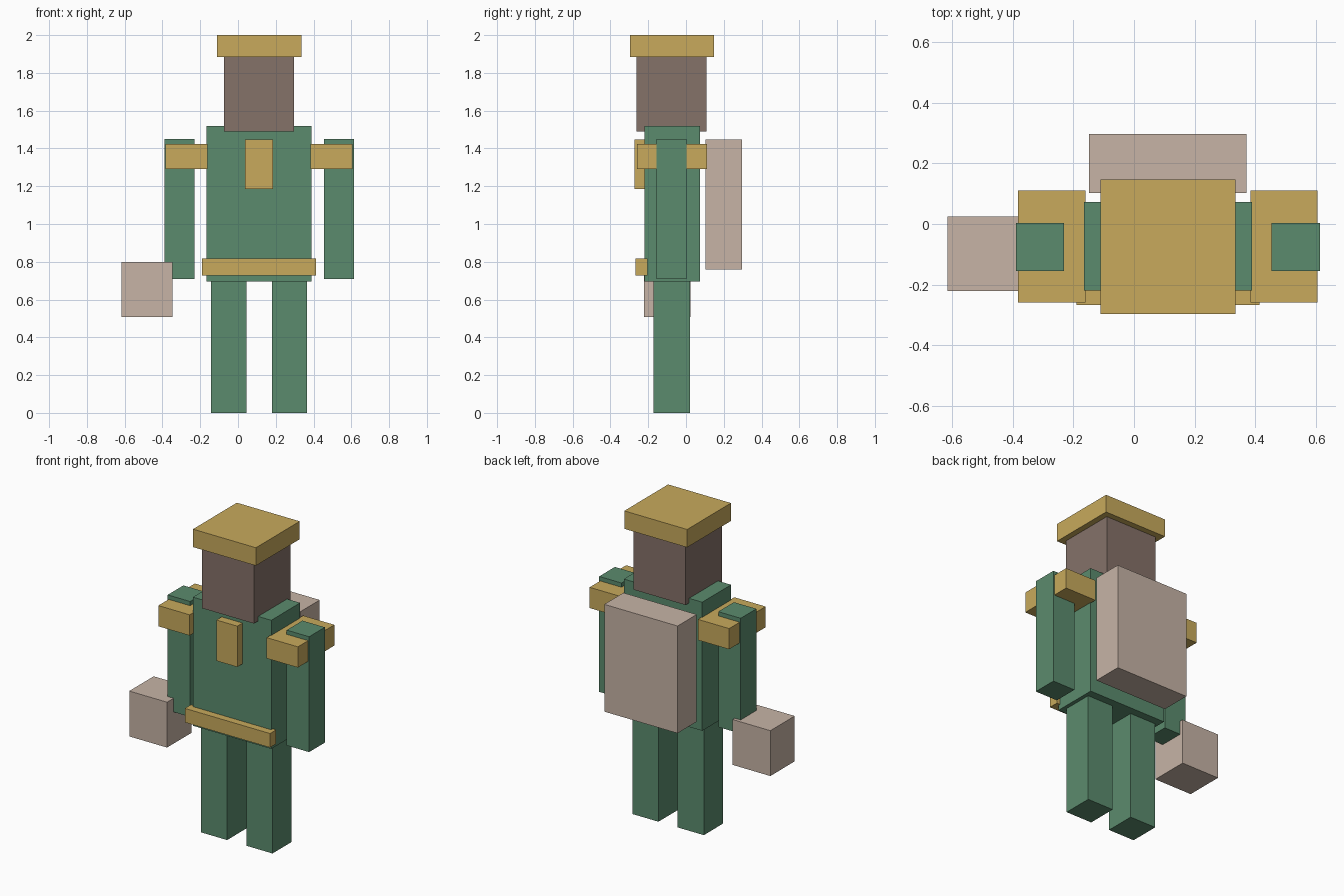
import bpy

cube = bpy.data.objects.get("Cube")
if cube:
    bpy.data.objects.remove(cube, do_unlink=True)


def material(name, rgb):
    mat = bpy.data.materials.new(name)
    mat.use_nodes = True
    mat.diffuse_color = (*rgb, 1)
    mat.node_tree.nodes["Principled BSDF"].inputs["Base Color"].default_value = (*rgb, 1)
    return mat


green = material("cloth_green", (0.105, 0.26, 0.155))
gold = material("trim_gold", (0.578, 0.402, 0.107))
brown = material("head_brown", (0.235, 0.168, 0.141))
beige = material("bag_beige", (0.571, 0.456, 0.381))


def box(name, mat, x, y, z):
    """Box spanning the (low, high) range on each axis."""
    spans = (x, y, z)
    bpy.ops.mesh.primitive_cube_add(size=1, location=[(a + b) / 2 for a, b in spans])
    obj = bpy.context.object
    obj.name = obj.data.name = name
    obj.scale = [b - a for a, b in spans]
    bpy.ops.object.transform_apply(location=False, rotation=False, scale=True)
    obj.data.materials.append(mat)
    return obj


MID = 0.112  # the body's own centre line


def centred(name, mat, half, y, z):
    box(name, mat, (MID - half, MID + half), y, z)


def pair(name, mat, inner, outer, y, z):
    box("left_" + name, mat, (MID + inner, MID + outer), y, z)
    box("right_" + name, mat, (MID - outer, MID - inner), y, z)


# Body and head
centred("torso", green, 0.278, (-0.22, 0.073), (0.695, 1.52))
centred("head", brown, 0.185, (-0.262, 0.108), (1.49, 1.89))
centred("hat", gold, 0.223, (-0.297, 0.147), (1.885, 2.0))

# Limbs and shoulder pads
pair("leg", green, 0.068, 0.254, (-0.173, 0.022), (0, 0.698))
pair("arm", green, 0.343, 0.502, (-0.156, 0.003), (0.71, 1.45))
pair("shoulder_pad", gold, 0.273, 0.495, (-0.26, 0.11), (1.29, 1.423))

# Chest plate and belt
centred("chest_plate", gold, 0.074, (-0.273, -0.21), (1.186, 1.448))
centred("belt", gold, 0.302, (-0.267, -0.204), (0.728, 0.818))

# Luggage
centred("backpack", beige, 0.26, (0.103, 0.297), (0.76, 1.448))
box("hand_case", beige, (-0.616, -0.348), (-0.222, 0.025), (0.507, 0.798))
